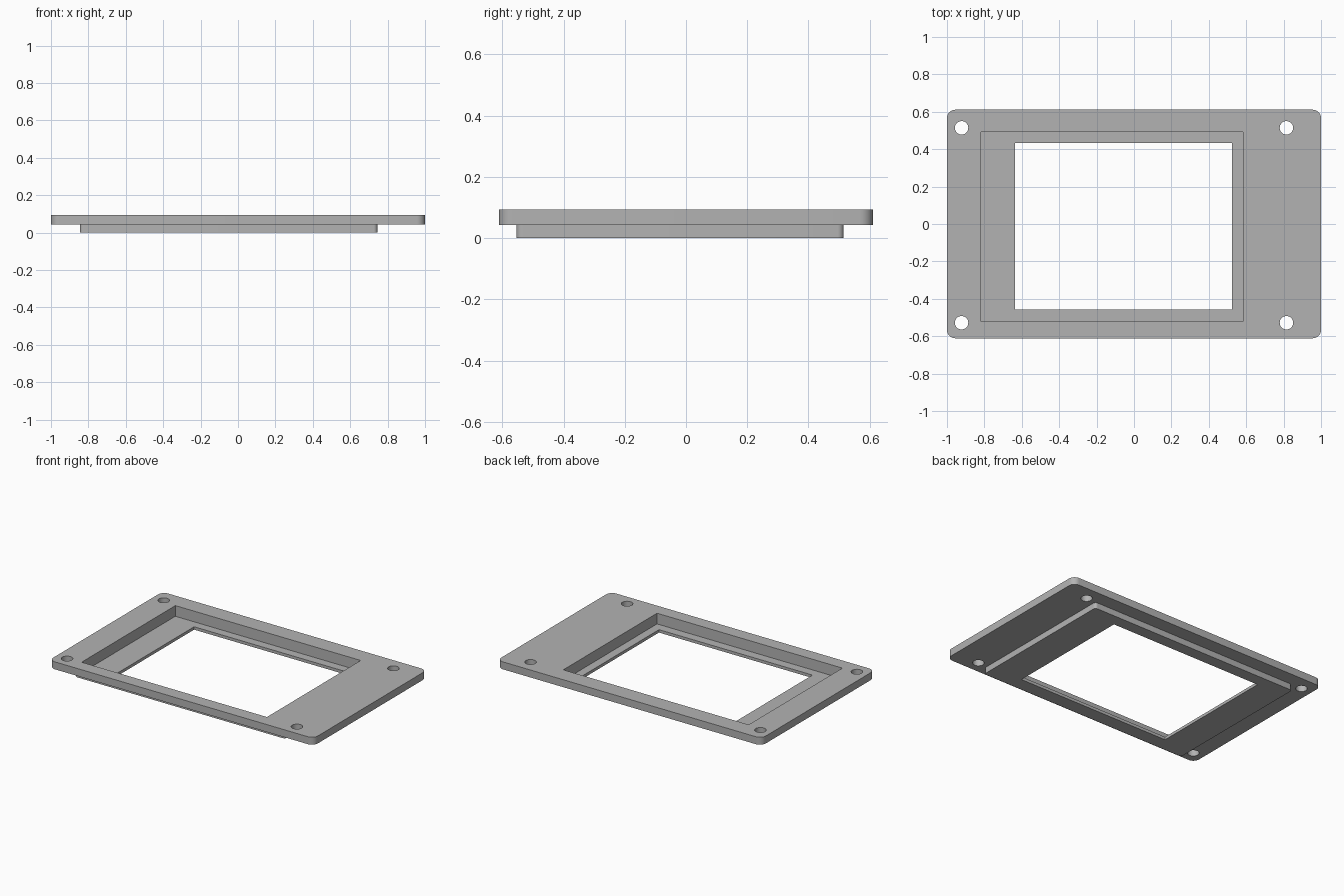
import bpy, bmesh, math

if "Cube" in bpy.data.objects:
    bpy.data.objects.remove(bpy.data.objects["Cube"], do_unlink=True)

# Main levels
FLOOR, LEDGE, TOP = 0.02, 0.042, 0.093

grey = bpy.data.materials.new("plain grey")
grey.use_nodes = True
colour = (0.45, 0.45, 0.45, 1)
grey.diffuse_color = colour
grey.node_tree.nodes["Principled BSDF"].inputs["Base Color"].default_value = colour


def prism(name, outline, z0, z1):
    """Extrude a closed outline from z0 to z1."""
    bm = bmesh.new()
    base = bm.faces.new([bm.verts.new((x, y, z0)) for x, y in outline])
    top = bmesh.ops.extrude_face_region(bm, geom=[base])["geom"]
    for v in top:
        if isinstance(v, bmesh.types.BMVert):
            v.co.z = z1
    bmesh.ops.recalc_face_normals(bm, faces=bm.faces)
    mesh = bpy.data.meshes.new(name)
    bm.to_mesh(mesh)
    bm.free()
    mesh.materials.append(grey)
    obj = bpy.data.objects.new(name, mesh)
    bpy.context.collection.objects.link(obj)
    return obj


def arc(cx, cy, r, start, sweep, steps):
    return [(cx + r * math.cos(start + sweep * i / steps),
             cy + r * math.sin(start + sweep * i / steps)) for i in range(steps + 1)]


def rectangle(x0, x1, y0, y1, r=0):
    """Rectangle outline, with rounded corners when r is given."""
    corners = [(x1, y1, -1, -1), (x0, y1, 1, -1), (x0, y0, 1, 1), (x1, y0, -1, 1)]
    if not r:
        return [(x, y) for x, y, _, _ in corners]
    points = []
    for i, (x, y, sx, sy) in enumerate(corners):
        points += arc(x + sx * r, y + sy * r, r, i * math.pi / 2, math.pi / 2, 8)
    return points


def combine(target, other, operation):
    """Apply a boolean and discard the helper."""
    mod = target.modifiers.new("boolean", "BOOLEAN")
    mod.operation, mod.solver, mod.object = operation, "EXACT", other
    bpy.context.view_layer.objects.active = target
    bpy.ops.object.modifier_apply(modifier=mod.name)
    bpy.data.objects.remove(other, do_unlink=True)


# Rounded face plate with the tray joined beneath it
bezel = prism("bezel_frame", rectangle(-1, 1, -0.611, 0.611, 0.045), LEDGE, TOP)
tray = prism("tray", rectangle(-0.845, 0.745, -0.554, 0.515, 0.02), 0, 0.07)
combine(bezel, tray, "UNION")

# Recessed pocket and the through window
combine(bezel, prism("pocket", rectangle(-0.818, 0.583, -0.52, 0.492), FLOOR, 0.2), "DIFFERENCE")
combine(bezel, prism("window", rectangle(-0.635, 0.525, -0.458, 0.433), -0.1, 0.2), "DIFFERENCE")

# Screw holes at the four corners
for x in (-0.922, 0.815):
    for y in (-0.528, 0.514):
        hole = prism("screw_hole", arc(x, y, 0.036, 0, math.tau, 32)[:-1], -0.1, 0.2)
        combine(bezel, hole, "DIFFERENCE")

# Smooth round corners and holes, crisp edges elsewhere
bpy.ops.object.select_all(action="DESELECT")
bezel.select_set(True)
bpy.context.view_layer.objects.active = bezel
bpy.ops.object.shade_smooth_by_angle(angle=math.radians(30))
